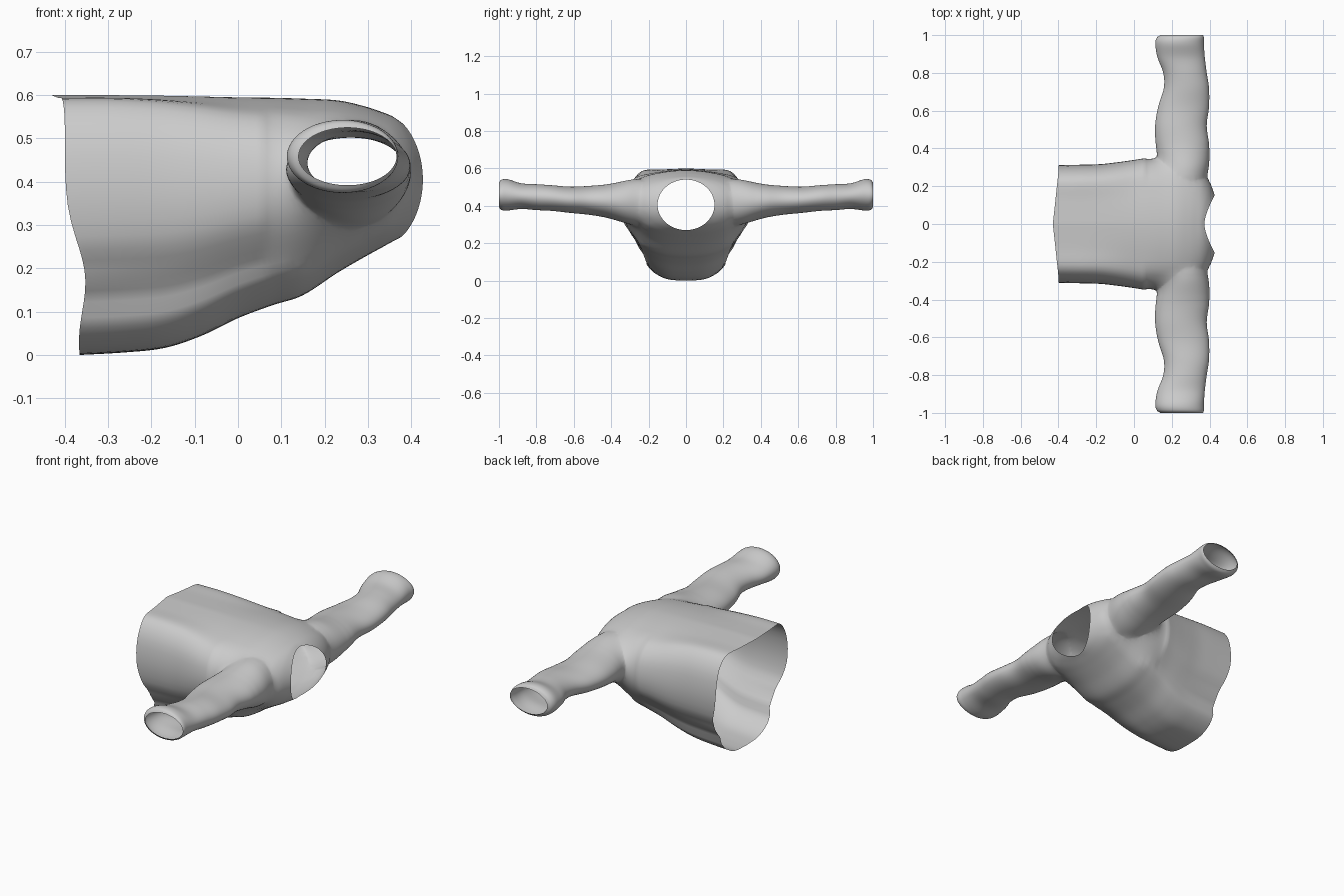
import bpy, bmesh, math

if "Cube" in bpy.data.objects:
    bpy.data.objects.remove(bpy.data.objects["Cube"])

N = 80  # points around each cross-section


def catmull(rows, steps):
    """Smooth interpolation through rows of numbers."""
    out = []
    for i in range(len(rows) - 1):
        a, b = rows[max(i - 1, 0)], rows[i]
        c, d = rows[i + 1], rows[min(i + 2, len(rows) - 1)]
        for k in range(steps):
            t = k / steps
            out.append([0.5 * (2 * q + (r - p) * t + (2 * p - 5 * q + 4 * r - s) * t * t
                               + (3 * q - p - 3 * r + s) * t ** 3)
                        for p, q, r, s in zip(a, b, c, d)])
    return out + [list(rows[-1])]


def resample(pts, n):
    """n + 1 evenly spaced points along a polyline."""
    d = [0]
    for a, b in zip(pts, pts[1:]):
        d.append(d[-1] + math.dist(a, b))
    out, j = [], 0
    for i in range(n + 1):
        s = d[-1] * i / n
        while j < len(d) - 2 and d[j + 1] < s:
            j += 1
        t = (s - d[j]) / (d[j + 1] - d[j])
        out.append([p + (q - p) * t for p, q in zip(pts[j], pts[j + 1])])
    return out


cap_marks = [bpy.data.materials.new(n) for n in ("cloth_mark", "opening_mark")]


def loft(name, rings):
    """Closed tube; the end caps are marked so they can be opened later."""
    bm = bmesh.new()
    loops = [[bm.verts.new(p) for p in r] for r in rings]
    for a, b in zip(loops, loops[1:]):
        for i in range(N):
            j = (i + 1) % N
            bm.faces.new((a[i], a[j], b[j], b[i]))
    for lp in (loops[0], loops[-1]):
        c = bm.verts.new([sum(v.co[k] for v in lp) / N for k in range(3)])
        for i in range(N):
            bm.faces.new((lp[i], lp[(i + 1) % N], c)).material_index = 1
    bmesh.ops.recalc_face_normals(bm, faces=bm.faces)
    me = bpy.data.meshes.new(name)
    bm.to_mesh(me)
    bm.free()
    for m in cap_marks:
        me.materials.append(m)
    ob = bpy.data.objects.new(name, me)
    bpy.context.collection.objects.link(ob)
    return ob


# Torso: half outline as (width fraction, height fraction), bottom to top
outline = [(0, 0), (.3, .01), (.52, .06), (.66, .13), (.68, .2), (.76, .27), (.85, .34),
           (.95, .43), (1, .56), (1, .7), (.95, .84), (.84, .94), (.7, .985), (.4, .99), (0, 1)]
half = resample(catmull(outline, 8), N // 2)
hem_shape = half + [(-u, v) for u, v in half[-2:0:-1]]
oval = [(math.sin(2 * math.pi * i / N), .5 - .5 * math.cos(2 * math.pi * i / N)) for i in range(N)]

# x on centre line, x at sides, half width, z bottom, z top, roundness
stations = [(-.40, -.40, .31, .0, .60, 0), (-.28, -.28, .312, .006, .60, 0),
            (-.18, -.18, .315, .016, .599, .05), (-.09, -.09, .325, .042, .597, .15),
            (0, 0, .338, .085, .595, .3), (.08, .08, .35, .115, .594, .4),
            (.15, .15, .35, .138, .592, .5), (.23, .23, .34, .19, .588, .6),
            (.29, .30, .325, .225, .575, .7), (.33, .36, .29, .247, .562, .85),
            (.355, .40, .225, .261, .552, .95), (.372, .427, .152, .27, .54, 1)]
rings = []
for xc, xs, w, zb, zt, rd in catmull(stations, 6):
    ring = []
    for (u0, v0), (u1, v1) in zip(hem_shape, oval):
        u, v = u0 + (u1 - u0) * rd, v0 + (v1 - v0) * rd
        x = xc + (xs - xc) * abs(u) ** 1.5
        f = max(0, min(1, (-.1 - xc) / .3))          # curved hem edge
        hem = .04 * math.exp(-((v - .3) / .2) ** 2) + .03 * (1 - v) ** 4
        hem -= .03 * max(0, 1 - abs(u) / .9) * v ** 3
        fold = .008 * f * math.sin(v * 60) * math.exp(-((v - .27) / .14) ** 2)
        ring.append((x + f * hem, u * w + math.copysign(fold, u) * (abs(u) > .1),
                     zb + v * (zt - zb)))
    rings.append(ring)
torso = loft("torso", rings)

# Sleeves: distance from centre, x range, z range
sleeve = [(.2, .17, .37, .31, .53), (.27, .14, .392, .295, .545), (.34, .125, .402, .31, .532),
          (.42, .115, .398, .335, .515), (.52, .112, .385, .352, .506), (.62, .128, .397, .362, .502),
          (.72, .158, .397, .373, .51), (.8, .155, .385, .377, .515), (.88, .125, .375, .383, .52),
          (.95, .113, .37, .375, .541), (.985, .12, .37, .377, .54), (1.0, .14, .366, .392, .525)]
for side, label in ((-1, "right"), (1, "left")):
    rings = []
    for y, x0, x1, z0, z1 in catmull(sleeve, 6):
        rings.append([((x0 + x1) / 2 + (x1 - x0) / 2 * u, side * y, z0 + (z1 - z0) * v)
                      for u, v in oval])
    arm = loft(label + "_sleeve", rings)
    mod = torso.modifiers.new(label + "_sleeve_join", 'BOOLEAN')
    mod.operation, mod.solver, mod.object = 'UNION', 'EXACT', arm

# Merge, open the hem, neck and cuffs, and soften the armhole seams
bm = bmesh.new()
bm.from_object(torso, bpy.context.evaluated_depsgraph_get())
bmesh.ops.delete(bm, geom=[f for f in bm.faces if f.material_index == 1], context='FACES')
bmesh.ops.remove_doubles(bm, verts=bm.verts, dist=.0015)
bmesh.ops.triangulate(bm, faces=[f for f in bm.faces if len(f.verts) > 4])
for reach in (.10, .06):
    seam = [v for v in bm.verts if abs(abs(v.co.y) - .32) < reach and v.co.x > .06
            and v.co.z > .2 and not v.is_boundary]
    for _ in range(10):
        bmesh.ops.smooth_vert(bm, verts=seam, factor=.5, use_axis_x=True,
                              use_axis_y=True, use_axis_z=True)
bmesh.ops.recalc_face_normals(bm, faces=bm.faces)
for f in bm.faces:
    f.material_index = 0
    f.smooth = True
for ob in list(bpy.data.objects):
    bpy.data.objects.remove(ob)
for m in cap_marks:
    bpy.data.materials.remove(m)
mesh = bpy.data.meshes.new("shirt")
bm.to_mesh(mesh)
bm.free()
bpy.context.collection.objects.link(bpy.data.objects.new("shirt", mesh))
